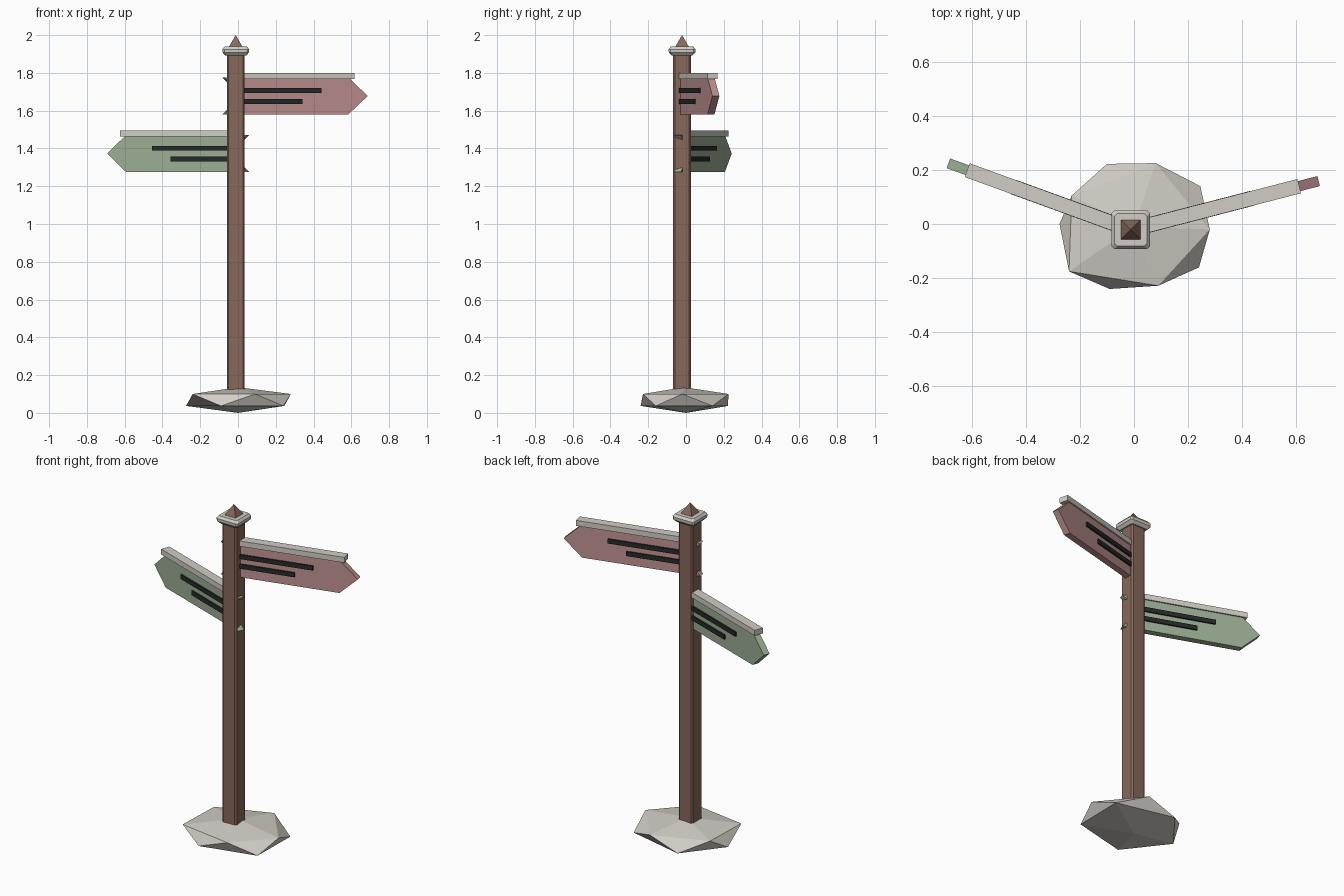
import bpy, bmesh, math
from mathutils import Matrix, Vector

if "Cube" in bpy.data.objects:
    bpy.data.objects.remove(bpy.data.objects["Cube"])

PX, PY = -0.012, -0.021   # post axis


def material(name, rgb):
    m = bpy.data.materials.new(name)
    lin = [c / 12.92 if c < 0.04 else ((c + 0.055) / 1.055) ** 2.4 for c in rgb]
    m.diffuse_color = (*lin, 1)
    m.use_nodes = True
    m.node_tree.nodes["Principled BSDF"].inputs["Base Color"].default_value = m.diffuse_color
    return m


wood = material("brown_wood", (0.53, 0.41, 0.355))
stone = material("pale_stone", (0.82, 0.805, 0.775))
pink = material("dusty_pink", (0.75, 0.575, 0.57))
green = material("sage_green", (0.61, 0.68, 0.58))
black = material("charcoal", (0.15, 0.16, 0.16))


def finish(name, bm, mat, matrix=None):
    bmesh.ops.recalc_face_normals(bm, faces=bm.faces[:])
    mesh = bpy.data.meshes.new(name)
    bm.to_mesh(mesh)
    bm.free()
    mesh.materials.append(mat)
    ob = bpy.data.objects.new(name, mesh)
    if matrix:
        ob.matrix_world = matrix
    bpy.context.collection.objects.link(ob)
    return ob


def square_loft(name, rings, mat, chamfer=0.0):
    """Stack of chamfered squares (half width, z) around the post axis."""
    bm = bmesh.new()
    loops = []
    for h, z in rings:
        pts = []
        for sx, sy in ((1, 1), (-1, 1), (-1, -1), (1, -1)):
            a, b = (sx * h, sy * (h - chamfer)), (sx * (h - chamfer), sy * h)
            pts += ([a, b] if sx * sy > 0 else [b, a]) if chamfer else [a]
        loops.append([bm.verts.new((PX + x, PY + y, z)) for x, y in pts])
    n = len(loops[0])
    for lo, hi in zip(loops, loops[1:]):
        for i in range(n):
            bm.faces.new((lo[i], lo[(i + 1) % n], hi[(i + 1) % n], hi[i]))
    bm.faces.new(loops[0])
    bm.faces.new(loops[-1])
    bmesh.ops.remove_doubles(bm, verts=bm.verts[:], dist=1e-5)
    return finish(name, bm, mat)


def box(name, lo, hi, mat, matrix):
    bm = bmesh.new()
    bmesh.ops.create_cube(bm, size=1)
    for v in bm.verts:
        v.co = Vector([(a + b) / 2 + c * (b - a) for a, b, c in zip(lo, hi, v.co)])
    return finish(name, bm, mat, matrix)


# Faceted boulder at the foot: alternating high and low rim corners
rim = [(-0.10, 0.222), (0.08, 0.225), (0.245, 0.14), (0.28, -0.02), (0.24, -0.16),
       (0.09, -0.228), (-0.09, -0.24), (-0.24, -0.175), (-0.275, 0.0), (-0.23, 0.105)]
bm = bmesh.new()
for i, (x, y) in enumerate(rim):
    bm.verts.new((x, y, 0.1 if i % 2 else 0.037))
bm.verts.new((0, -0.01, 0.136))
bm.verts.new((0, 0, 0))
bmesh.ops.convex_hull(bm, input=bm.verts[:])
finish("base_rock", bm, stone)

# Post, collar and pointed finial
square_loft("post", [(0.047, 0.08), (0.047, 1.9)], wood, 0.009)
square_loft("collar", [(0.055, 1.892), (0.07, 1.908), (0.071, 1.925), (0.06, 1.939)], stone, 0.01)
square_loft("finial", [(0.041, 1.93), (0.0002, 2.0)], wood)


def sign(name, z, angle, mat):
    """Arrow board with notched tail, weather strip and dark bars on both sides."""
    m = Matrix.Translation((PX, PY, z)) @ Matrix.Rotation(math.radians(angle), 4, 'Z')
    outline = [(-0.068, -0.097), (0.612, -0.097), (0.717, 0),
               (0.612, 0.097), (-0.068, 0.097), (0.03, 0)]
    bm = bmesh.new()
    face = bm.faces.new([bm.verts.new((x, -0.019, h)) for x, h in outline])
    ext = bmesh.ops.extrude_face_region(bm, geom=[face])["geom"]
    bmesh.ops.translate(bm, vec=(0, 0.038, 0),
                        verts=[v for v in ext if isinstance(v, bmesh.types.BMVert)])
    finish(name + "_board", bm, mat, m)
    box(name + "_top_strip", (0, -0.027, 0.09), (0.643, 0.027, 0.122), stone, m)
    for row, (h, end) in enumerate(((0.028, 0.462), (-0.029, 0.357))):
        for side, y in (("near", -0.028), ("far", 0.0185)):
            box(f"{name}_bar_{row}_{side}", (0.03, y, h - 0.013),
                (end, y + 0.0095, h + 0.013), black, m)


sign("right_sign", 1.678, 14.5, pink)
sign("left_sign", 1.373, 160, green)
